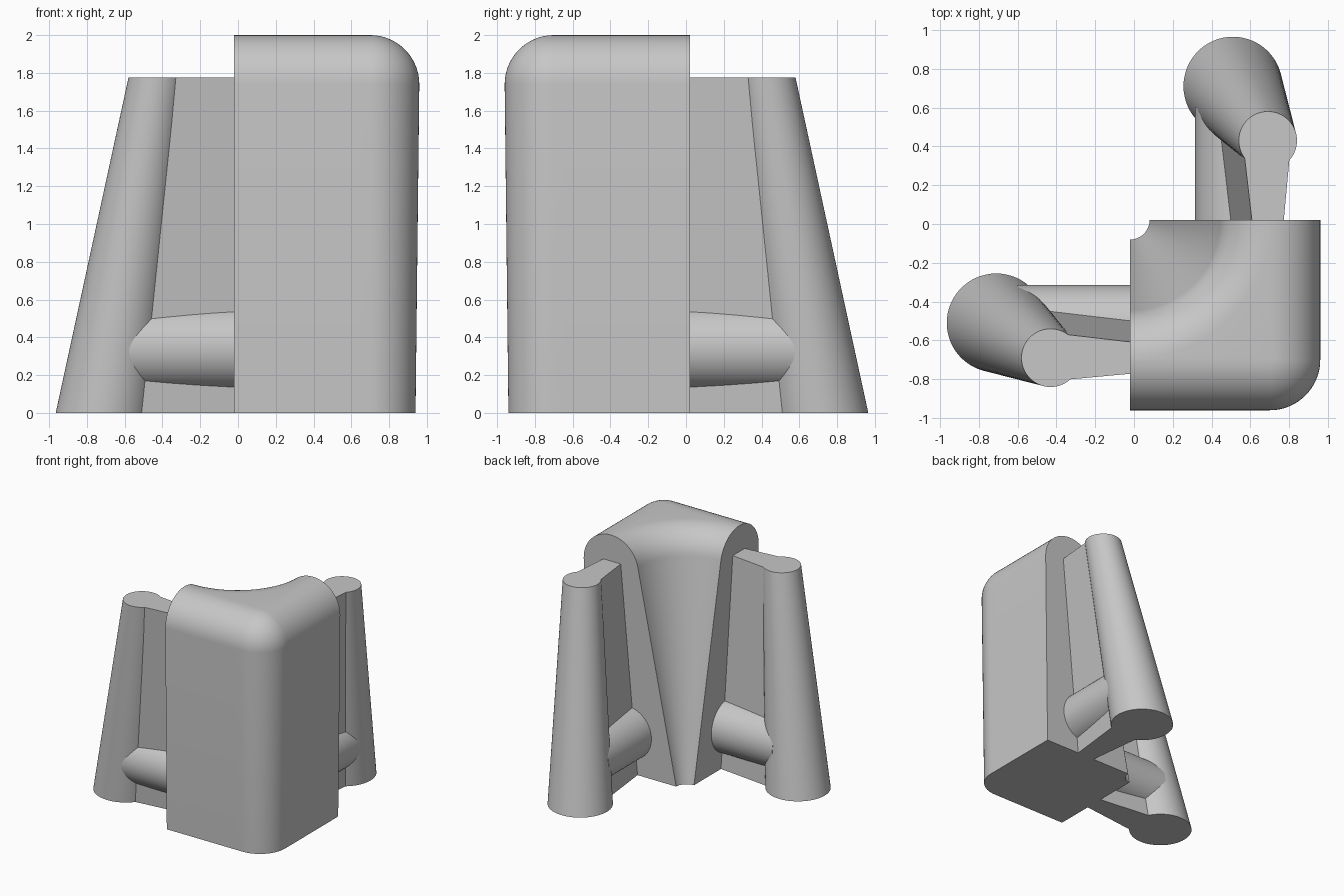
import bpy, bmesh, math
from math import sin, cos, pi, radians
from mathutils import Matrix, Vector

cube = bpy.data.objects.get("Cube")
if cube:
    bpy.data.objects.remove(cube, do_unlink=True)

grey = bpy.data.materials.new("light_grey")
grey.use_nodes = True
colour = (0.57, 0.57, 0.57, 1)
grey.diffuse_color = colour
grey.node_tree.nodes["Principled BSDF"].inputs["Base Color"].default_value = colour

# Swaps the two wings across the diagonal of the corner
DIAGONAL = Matrix(((0, -1, 0, 0), (-1, 0, 0, 0), (0, 0, 1, 0), (0, 0, 0, 1)))


def finish(name, bm, swap=False):
    bmesh.ops.remove_doubles(bm, verts=bm.verts, dist=0.0005)
    if swap:
        bm.transform(DIAGONAL)
    bmesh.ops.recalc_face_normals(bm, faces=bm.faces)
    mesh = bpy.data.meshes.new(name)
    bm.to_mesh(mesh)
    bm.free()
    mesh.materials.append(grey)
    obj = bpy.data.objects.new(name, mesh)
    bpy.context.collection.objects.link(obj)
    bpy.ops.object.select_all(action="DESELECT")
    obj.select_set(True)
    bpy.context.view_layer.objects.active = obj
    bpy.ops.object.shade_smooth_by_angle(angle=radians(30))


def loft(name, rings, swap=False):
    """Skin closed rings of equal length and cap both ends."""
    bm = bmesh.new()
    loops = [[bm.verts.new(p) for p in ring] for ring in rings]
    count = len(loops[0])
    for a, b in zip(loops, loops[1:]):
        for j in range(count):
            k = (j + 1) % count
            bm.faces.new((a[j], a[k], b[k], b[j]))
    bm.faces.new(loops[0])
    bm.faces.new(loops[-1][::-1])
    finish(name, bm, swap)


def circle(centre, radius, axis, count=64):
    u, v = (Vector((1, 0, 0)), Vector((0, 1, 0) if axis == "z" else (0, 0, 1)))
    return [Vector(centre) + radius * (u * cos(2 * pi * i / count) + v * sin(2 * pi * i / count))
            for i in range(count)]


# Corner body: conical inside, rounded top, rounded square outside
CX, CY = -0.02, 0.02
MID, TOP, ROUND, FOOT = 0.72, 2.0, 0.26, 0.1
arc_z = TOP - ROUND
run = MID - FOOT
lean = math.atan2(run, arc_z) - math.asin(ROUND / math.hypot(run, arc_z))
STEPS = 14


def top_arc(start, end):
    angles = [start + (end - start) * i / STEPS for i in range(STEPS + 1)]
    return [(MID + ROUND * cos(a), arc_z + ROUND * sin(a)) for a in angles]


inner = [(FOOT, 0)] + top_arc(pi - lean, pi / 2)
outer = top_arc(pi / 2, 0) + [(MID + ROUND - 0.02, 0)]


def inside(r, z, t):
    return (CX + r * cos(t * pi / 2), CY - r * sin(t * pi / 2), z)


def outside(r, z, t):
    corner = CX + MID
    turn = min(max((t - 0.25) * 2, 0), 1) * pi / 2
    x = corner + (r - MID) * cos(turn)
    y = -corner - (r - MID) * sin(turn)
    if t < 0.25:
        y += MID * (1 - t * 4)
    elif t > 0.75:
        x -= MID * (t - 0.75) * 4
    return (x, y, z)


stations = [i / 48 for i in range(49)]
loft("corner_body", [[inside(r, z, t) for r, z in inner] +
                     [outside(r, z, t) for r, z in outer] for t in stations])

# Two matching wings: leaning web, tapered post and short pin
HEIGHT = 1.775
for side, swap in (("left", False), ("right", True)):
    loft(side + "_post", [circle((0.51, 0.71, 0), 0.255, "z"),
                          circle((0.69, 0.43, HEIGHT), 0.15, "z")], swap)
    loft(side + "_pin", [circle((0.54, y, 0.345), 0.225, "y") for y in (0.0, 0.6)], swap)
    loft(side + "_web", [
        [(0.45, 0, 0), (0.61, 0, 0), (0.77, 0, HEIGHT), (0.61, 0, HEIGHT)],
        [(0.37, 0.7, 0), (0.69, 0.7, 0), (0.81, 0.43, HEIGHT), (0.56, 0.43, HEIGHT)],
    ], swap)
